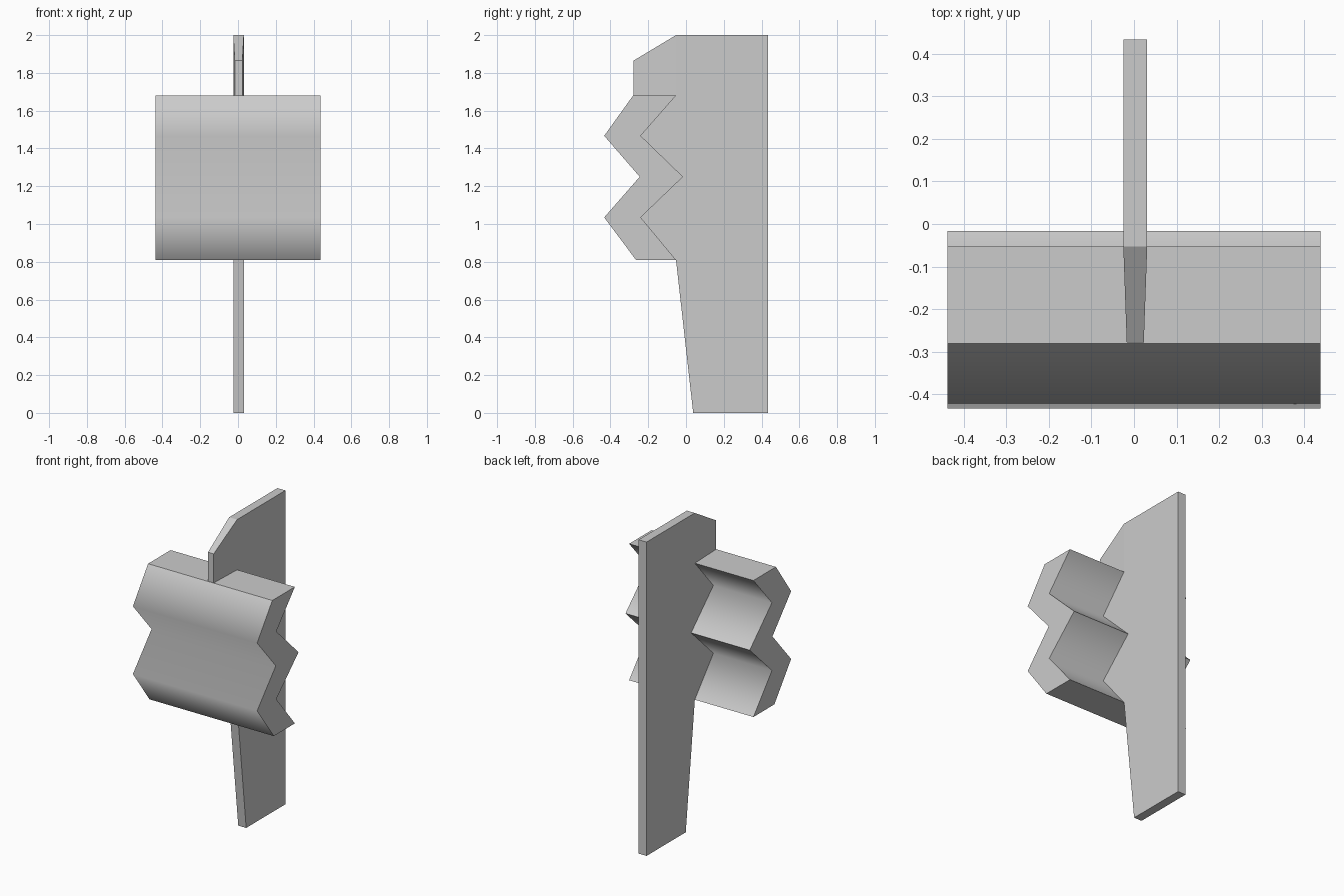
import bpy, bmesh

if "Cube" in bpy.data.objects:
    bpy.data.objects.remove(bpy.data.objects["Cube"])


def finish(name, bm):
    bmesh.ops.recalc_face_normals(bm, faces=bm.faces)
    mesh = bpy.data.meshes.new(name)
    bm.to_mesh(mesh)
    bm.free()
    obj = bpy.data.objects.new(name, mesh)
    bpy.context.collection.objects.link(obj)
    return obj


def prism(name, outline, regions, half, centre=0.0, smooth=(), soft=()):
    """Extrude a (y, z) outline along x; half(i) is the half width at point i.
    Walls in smooth are shaded smooth, with corners in soft left unsharpened."""
    bm = bmesh.new()
    sides = [[bm.verts.new((centre + s * half(i), y, z))
              for i, (y, z) in enumerate(outline)] for s in (-1, 1)]
    left, right = sides
    n = len(outline)
    for i in range(n):
        j = (i + 1) % n
        wall = bm.faces.new((left[i], left[j], right[j], right[i]))
        wall.smooth = i in smooth
    for side in sides:
        for region in regions:
            bm.faces.new([side[i] for i in region])
    for e in bm.edges:
        e.smooth = False
    for i in soft:
        bm.edges.get((left[i], right[i])).smooth = True
    return finish(name, bm)


# Zigzag cross block: front points going down, then back points going up
front = [(-0.28, 1.68), (-0.433, 1.467), (-0.245, 1.25), (-0.433, 1.035), (-0.265, 0.81)]
back = [(-0.053, 0.81), (-0.24, 1.035), (-0.016, 1.25), (-0.24, 1.467), (-0.053, 1.68)]
prism("zigzag_block", front + back, [range(10)], lambda i: 0.438,
      smooth=(0, 1, 2, 3, 5, 6, 7, 8), soft=(1, 2, 3, 6, 8))

# Upright plate with a tapered fin at its upper front; its front edge
# sits just inside the back of the block
plate = [(0.433, 0), (0.433, 2), (-0.053, 2), (-0.278, 1.865), (-0.278, 1.66),
         (-0.053, 1.68), (-0.26, 1.467), (-0.036, 1.25), (-0.26, 1.035),
         (-0.053, 0.81), (0.038, 0)]
prism("upright_plate", plate, [(2, 3, 4, 5), (0, 1, 2, 5, 6, 7, 8, 9, 10)],
      lambda i: 0.02 if i in (3, 4) else 0.028, centre=0.003)
